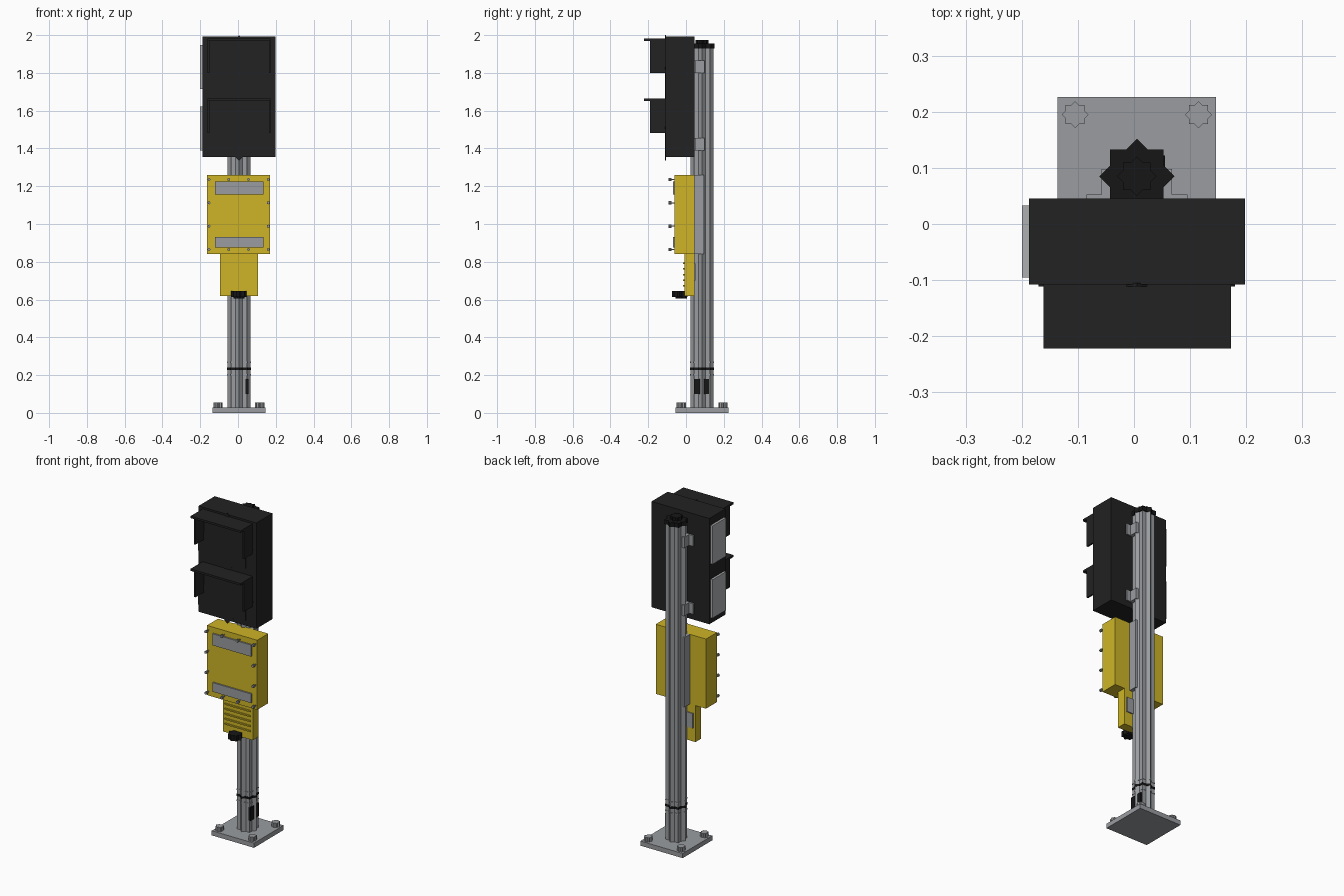
import bpy
import bmesh
import math

cube = bpy.data.objects.get("Cube")
if cube:
    bpy.data.objects.remove(cube, do_unlink=True)


def material(name, rgb):
    m = bpy.data.materials.new(name)
    m.use_nodes = True
    m.diffuse_color = (*rgb, 1)
    bsdf = next(n for n in m.node_tree.nodes if n.type == 'BSDF_PRINCIPLED')
    bsdf.inputs["Base Color"].default_value = (*rgb, 1)
    return m


BLACK = material("matte black", (0.016, 0.016, 0.016))
RUBBER = material("deep black", (0.008, 0.008, 0.008))
STEEL = material("steel grey", (0.32, 0.335, 0.35))
LIGHT = material("light grey", (0.42, 0.43, 0.44))
YELLOW = material("safety yellow", (0.62, 0.46, 0.02))

CX, CY = 0.005, 0.085          # column axis


def finish(name, bm, mat):
    bmesh.ops.recalc_face_normals(bm, faces=bm.faces)
    mesh = bpy.data.meshes.new(name)
    bm.to_mesh(mesh)
    bm.free()
    mesh.materials.append(mat)
    ob = bpy.data.objects.new(name, mesh)
    bpy.context.scene.collection.objects.link(ob)
    return ob


def box(name, mat, xs, ys, zs):
    """Block between the given limits on each axis."""
    bm = bmesh.new()
    bmesh.ops.create_cube(bm, size=1)
    for v in bm.verts:
        v.co = [(lo + hi) / 2 + c * (hi - lo)
                for c, (lo, hi) in zip(v.co, (xs, ys, zs))]
    return finish(name, bm, mat)


def star(name, mat, centre, radius, depth, axis='z'):
    """Eight-pointed prism (two crossed squares) rising along z or y."""
    bm = bmesh.new()
    ring = []
    for i in range(16):
        r = radius * (1 if i % 2 == 0 else 0.765)
        a = i * math.pi / 8
        u, w = r * math.cos(a), r * math.sin(a)
        ring.append(bm.verts.new((u, w, 0) if axis == 'z' else (u, 0, w)))
    face = bm.faces.new(ring)
    out = bmesh.ops.extrude_face_region(bm, geom=[face])
    top = [v for v in out["geom"] if isinstance(v, bmesh.types.BMVert)]
    step = (0, 0, depth) if axis == 'z' else (0, depth, 0)
    bmesh.ops.translate(bm, verts=top, vec=step)
    bmesh.ops.translate(bm, verts=bm.verts, vec=centre)
    return finish(name, bm, mat)


# Base plate with four anchor bolts
box("base_plate", STEEL, (-0.136, 0.146), (-0.056, 0.226), (0, 0.028))
for sx in (-1, 1):
    for sy in (-1, 1):
        star("anchor_bolt", STEEL, (CX + sx * 0.11, CY + sy * 0.11, 0.028), 0.024, 0.026)

# Fluted column, cap, collars and service hatch
star("column", STEEL, (CX, CY, 0.028), 0.06, 1.905)
star("column_cap", RUBBER, (CX, CY, 1.93), 0.067, 0.026)
star("cap_knob", RUBBER, (CX, CY, 1.956), 0.035, 0.019)
star("rubber_band", RUBBER, (CX, CY, 0.228), 0.063, 0.013)
for z in (0.198, 0.264):
    star("collar_ring", STEEL, (CX, CY, z), 0.0625, 0.007)
box("service_hatch", RUBBER, (0.04, 0.055), (0.042, 0.122), (0.1, 0.18))

# Black signal housing with lenses, hoods and side panels
box("signal_housing", BLACK, (-0.187, 0.198), (-0.108, 0.045), (1.355, 1.993))
for z in (1.825, 1.51):
    star("lens", BLACK, (CX, -0.111, z), 0.175, 0.006, 'y')
for z in (1.982, 1.664):
    box("hood_top", BLACK, (-0.161, 0.173), (-0.222, -0.108), (z - 0.012, z))
    for x in (-0.161, 0.163):
        box("hood_side", BLACK, (x, x + 0.01), (-0.19, -0.108), (z - 0.182, z - 0.012))
for lo, hi in ((1.39, 1.622), (1.715, 1.947)):
    box("side_panel", LIGHT, (-0.2, -0.187), (-0.095, 0.033), (lo, hi))

# Brackets that hold the housing on the column
for z in (1.39, 1.8):
    box("housing_flange", STEEL, (-0.085, 0.095), (0.045, 0.053), (z, z + 0.065))
    box("housing_clamp", STEEL, (-0.058, 0.068), (0.045, 0.098), (z, z + 0.065))

# Yellow control box with reflective strips
box("control_box", YELLOW, (-0.165, 0.17), (-0.06, 0.045), (0.84, 1.26))
box("control_bracket", STEEL, (-0.058, 0.068), (0.045, 0.095), (0.84, 1.26))
for lo, hi in ((0.875, 0.93), (1.155, 1.225)):
    box("reflective_strip", STEEL, (-0.123, 0.135), (-0.069, -0.06), (lo, hi))

# Lid screws round the edge of the control box
for i in range(4):
    for j in range(4):
        if i in (0, 3) or j in (0, 3):
            x, z = -0.153 + i * 0.1045, 0.865 + j * 0.1235
            star("screw_head", STEEL, (x, -0.092, z), 0.0085, 0.016, 'y')
            star("screw_shank", STEEL, (x, -0.077, z), 0.003, 0.018, 'y')

# Ribbed lower box with cable gland
box("lower_box", YELLOW, (-0.095, 0.105), (-0.009, 0.045), (0.62, 0.84))
for i in range(5):
    z = 0.668 + i * 0.03
    box("lower_rib", YELLOW, (-0.08, 0.09), (-0.016, -0.009), (z, z + 0.008))
box("lower_bracket", STEEL, (-0.08, 0.09), (0.045, 0.051), (0.7, 0.79))
star("cable_gland", RUBBER, (CX, -0.034, 0.613), 0.041, 0.033)
star("gland_nut", RUBBER, (CX, -0.025, 0.606), 0.03, 0.01)
